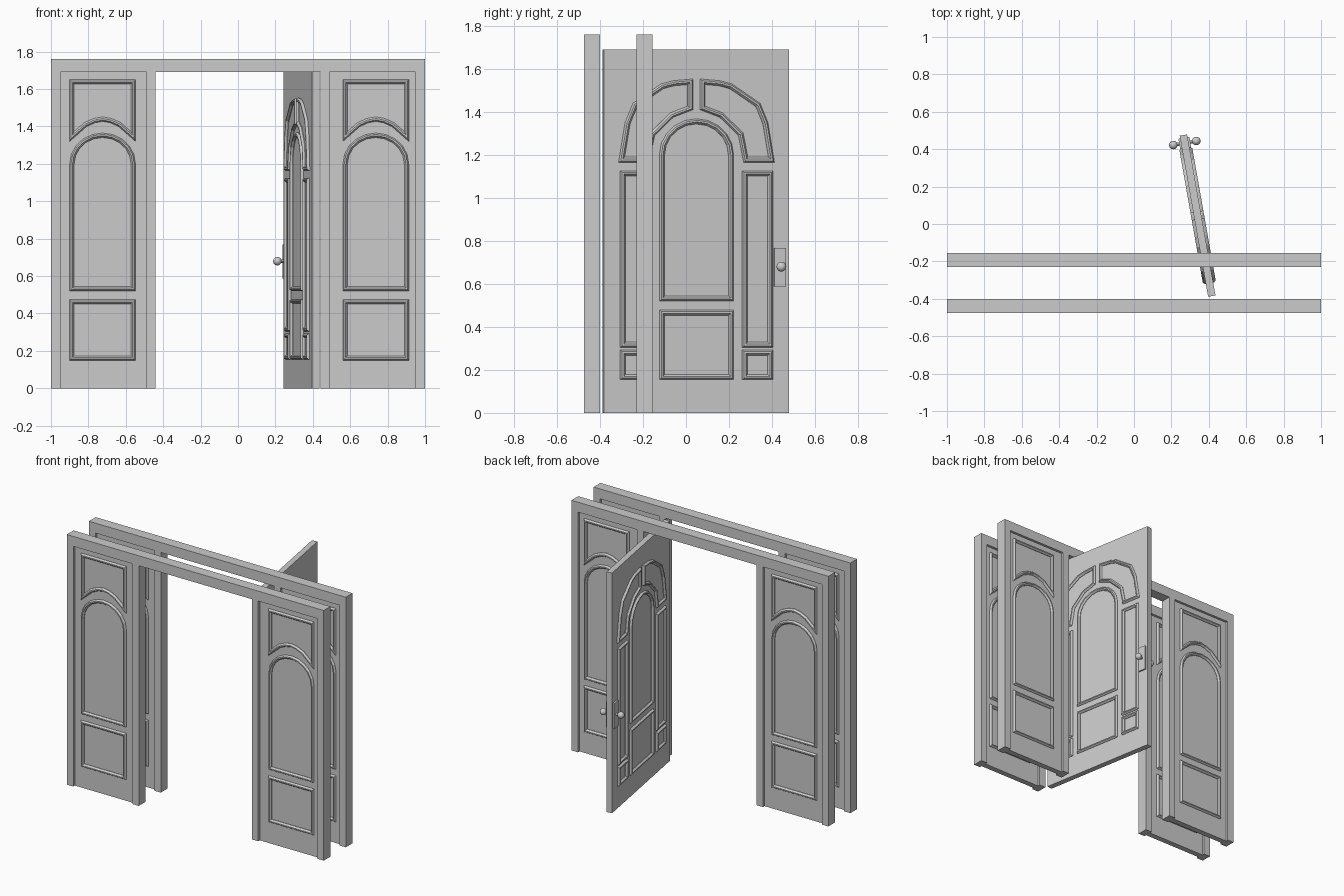
import bpy, bmesh, math
from mathutils import Vector, Matrix

if "Cube" in bpy.data.objects:
    bpy.data.objects.remove(bpy.data.objects["Cube"])

RISE = 0.015          # moulding height above the slab
SLAB = 0.04           # slab thickness


def make_object(name, bm, matrix=Matrix()):
    bmesh.ops.recalc_face_normals(bm, faces=bm.faces)
    mesh = bpy.data.meshes.new(name)
    bm.to_mesh(mesh)
    bm.free()
    obj = bpy.data.objects.new(name, mesh)
    obj.matrix_world = matrix
    bpy.context.collection.objects.link(obj)
    return obj


def box(name, x0, x1, y0, y1, z0, z1, matrix=Matrix()):
    bm = bmesh.new()
    size = Matrix.Diagonal((x1 - x0, y1 - y0, z1 - z0, 1))
    centre = Matrix.Translation(((x0 + x1) / 2, (y0 + y1) / 2, (z0 + z1) / 2))
    bmesh.ops.create_cube(bm, size=1, matrix=centre @ size)
    return make_object(name, bm, matrix)


def inset(points, d):
    """Offset a counter-clockwise outline inwards with mitred corners."""
    out = []
    for i, p in enumerate(points):
        a = (p - points[i - 1]).normalized()
        b = (points[(i + 1) % len(points)] - p).normalized()
        na, nb = Vector((-a.y, a.x)), Vector((-b.y, b.x))
        out.append(p + (na + nb) * d / (1 + na.dot(nb)))
    return out


def moulding(name, outline, matrix):
    """Raised bevelled frame on both faces of a slab, outline in x and z."""
    pts = [Vector(p) for p in outline]
    area = sum(pts[i - 1].cross(pts[i]) for i in range(len(pts)))
    if area < 0:
        pts.reverse()
    profile = [(0, -0.004), (0, 0.004), (0.007, RISE), (0.015, RISE), (0.024, 0.003), (0.024, -0.004)]
    bm = bmesh.new()
    for side in (-1, 1):
        rings = [[bm.verts.new((p.x, side * (SLAB / 2 + h), p.y)) for p in inset(pts, d)]
                 for d, h in profile]
        n = len(pts)
        for k in range(len(rings)):
            r, s = rings[k - 1], rings[k]
            for i in range(n):
                j = (i + 1) % n
                bm.faces.new((r[i], r[j], s[j], s[i]))
    return make_object(name, bm, matrix)


def rect(x0, x1, z0, z1):
    return [(x0, z0), (x1, z0), (x1, z1), (x0, z1)]


def arched(half, z0, spring, top, n=10):
    arc = [(half * math.cos(math.pi * i / n), spring + (top - spring) * math.sin(math.pi * i / n))
           for i in range(n + 1)]
    return [(-half, z0), (half, z0)] + arc


# Two parallel frames, each with a header, four jambs and two panelled sides
HEAD = 1.69
for label, y in (("front", -0.4375), ("back", -0.1925)):
    y0, y1 = y - 0.0375, y + 0.0375
    box(label + "_header", -1, 1, y0, y1, HEAD, 1.76)
    for side, s, centre in (("left", -1, -0.724), ("right", 1, 0.737)):
        tag = label + "_" + side
        for part, a, b in (("outer", 0.95, 1.0), ("inner", 0.44, 0.49)):
            x0, x1 = sorted((s * a, s * b))
            box(f"{tag}_{part}_jamb", x0, x1, y0, y1, 0, HEAD)
        x0, x1 = sorted((s * 0.49, s * 0.95))
        box(tag + "_panel", x0, x1, y - SLAB / 2, y + SLAB / 2, 0, HEAD)
        at = Matrix.Translation((centre, y, 0))
        w = 0.176
        moulding(tag + "_lower_moulding", rect(-w, w, 0.15, 0.475), at)
        moulding(tag + "_arched_moulding", arched(w, 0.52, 1.2, 1.365), at)
        upper = [(w, 1.65), (-w, 1.65), (-w, 1.32), (-0.085, 1.40), (-0.04, 1.42), (0, 1.427),
                 (0.04, 1.42), (0.085, 1.40), (w, 1.32)]
        moulding(tag + "_upper_moulding", upper, at)

# Open door, swung about its hinge edge
door = Matrix.Translation((0.34, 0.045, 0)) @ Matrix.Rotation(math.radians(100), 4, "Z")
half = 0.437
box("door_slab", -half, half, -SLAB / 2, SLAB / 2, 0, HEAD, door)
moulding("door_lower_moulding", rect(-0.175, 0.175, 0.155, 0.478), door)
moulding("door_arched_moulding", arched(0.175, 0.52, 1.2, 1.368), door)
quarter = [(0.017, 1.41), (0.017, 1.553), (0.11, 1.545), (0.167, 1.53), (0.30, 1.44),
           (0.337, 1.35), (0.368, 1.165), (0.223, 1.165), (0.198, 1.29), (0.11, 1.375)]
for side, s in (("left", -1), ("right", 1)):
    moulding(f"door_{side}_fan_moulding", [(s * x, z) for x, z in quarter], door)
    moulding(f"door_{side}_strip_moulding", rect(s * 0.216, s * 0.36, 0.305, 1.125), door)
    moulding(f"door_{side}_small_moulding", rect(s * 0.216, s * 0.36, 0.155, 0.292), door)

# Handle plates and knobs on both door faces
for label, s in (("outer", -1), ("inner", 1)):
    y0, y1 = sorted((s * 0.018, s * 0.03))
    box(label + "_handle_plate", 0.366, 0.422, y0, y1, 0.588, 0.768, door)
    bm = bmesh.new()
    bmesh.ops.create_uvsphere(bm, u_segments=16, v_segments=10, radius=0.023,
                              matrix=Matrix.Translation((0.394, s * 0.062, 0.68)))
    turn = Matrix.Translation((0.394, s * 0.04, 0.68)) @ Matrix.Rotation(math.pi / 2, 4, "X")
    bmesh.ops.create_cone(bm, cap_ends=True, segments=12, radius1=0.009, radius2=0.009,
                          depth=0.04, matrix=turn)
    knob = make_object(label + "_knob", bm, door)
    bpy.ops.object.select_all(action="DESELECT")
    knob.select_set(True)
    bpy.context.view_layer.objects.active = knob
    bpy.ops.object.shade_smooth_by_angle()
